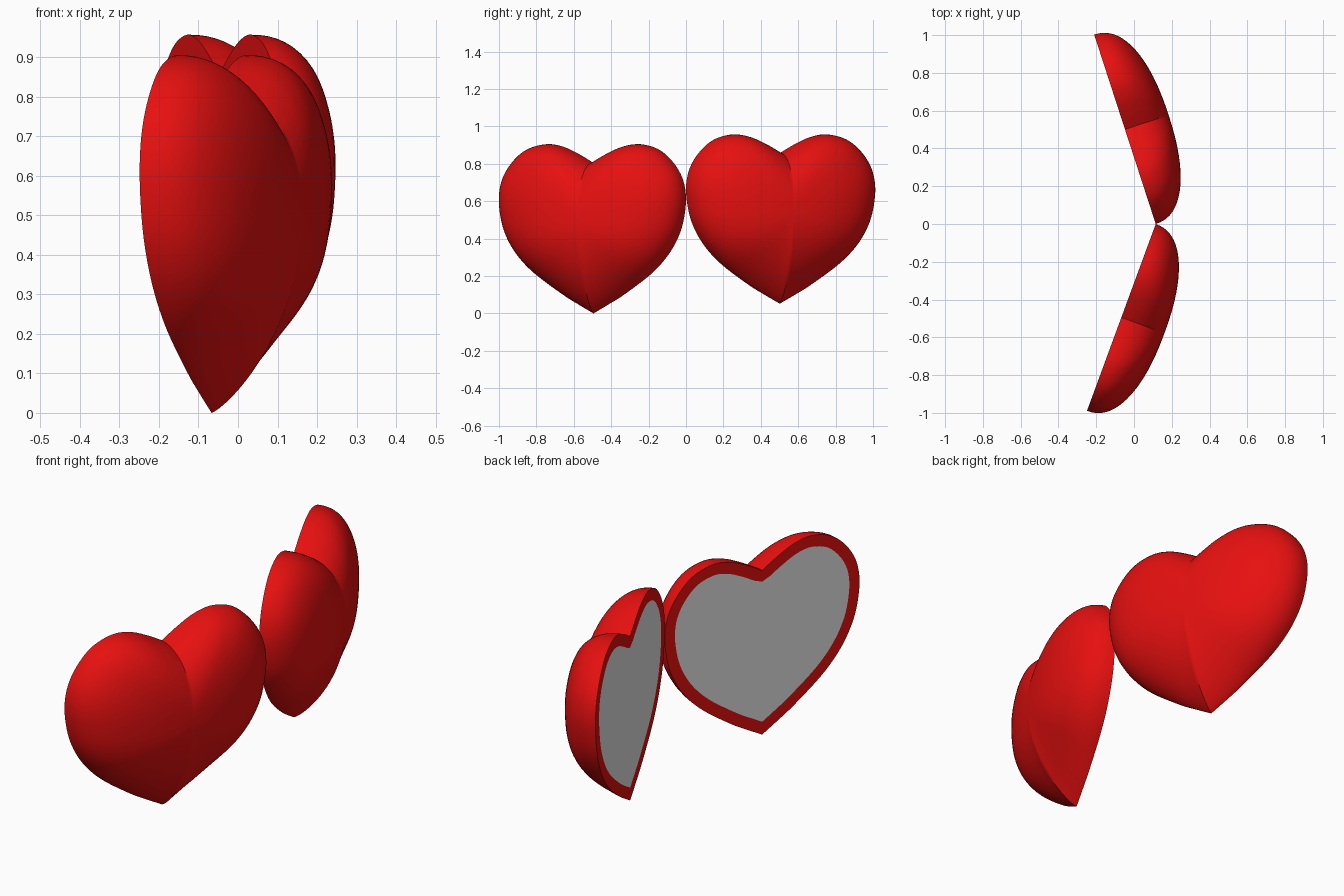
import bpy, bmesh, math
from mathutils import Vector

if "Cube" in bpy.data.objects:
    bpy.data.objects.remove(bpy.data.objects["Cube"])

HALF = 0.527     # half width of a heart
DEPTH = 0.243    # bulge of the dome
CORE = Vector((0.0, 0.5))   # centre of the dome (across, up)
RIM = 0.055      # width of the rim on the flat back
RINGS, STEPS = 22, 5


def material(name, color):
    m = bpy.data.materials.new(name)
    m.diffuse_color = (*color, 1)
    m.use_nodes = True
    m.node_tree.nodes["Principled BSDF"].inputs["Base Color"].default_value = m.diffuse_color
    return m


red = material("glossy red", (0.8, 0.005, 0.005))
grey = material("light grey", (0.8, 0.8, 0.8))

# Half outline from tip to notch: (fraction of half width, height)
PROFILE = [(0, 0), (0.16, 0.047), (0.33, 0.1), (0.61, 0.205), (0.79, 0.3), (0.91, 0.4),
           (0.975, 0.5), (1.0, 0.62), (0.96, 0.725), (0.85, 0.815), (0.7, 0.878),
           (0.5, 0.905), (0.32, 0.89), (0.15, 0.85), (0, 0.805)]


def smooth_curve(pts):
    """Catmull-Rom curve through the points, with straight run-outs at both ends."""
    p = [Vector((a * HALF, b)) for a, b in pts]
    p = [2 * p[0] - p[1]] + p + [2 * p[-1] - p[-2]]
    out = []
    for a, b, c, d in zip(p, p[1:], p[2:], p[3:]):
        for i in range(STEPS):
            t = i / STEPS
            out.append(0.5 * (2 * b + (c - a) * t + (2 * a - 5 * b + 4 * c - d) * t * t
                              + (3 * b - a - 3 * c + d) * t ** 3))
    return out + [p[-2]]


def inset(half):
    """Half outline moved inwards by the rim width."""
    d = (half[1] - half[0]).normalized()
    apex = RIM / d.x
    out = [Vector((0, apex))]
    for a, b, c in zip(half, half[1:], half[2:]):
        t = (c - a).normalized()
        q = b + RIM * Vector((-t.y, t.x))
        out.append(q if q.x > 0 else Vector((0, apex if b.y < 0.4 else half[-1].y - RIM)))
    return out + [half[-1] - Vector((0, RIM))]


def mirrored(half):
    return half + [Vector((-p.x, p.y)) for p in half[-2:0:-1]]


def dome_height(direction, r):
    # Rounded all round, but closer to a cone towards the tip
    w = max(0.0, -direction.normalized().y) ** 3
    power = 2.3 * (1 - w) + 2.0 * w
    return DEPTH * max(0.0, 1 - r ** power) ** (0.435 * (1 - w) + 0.8 * w)


def heart(name, location, angle):
    bm = bmesh.new()
    half = smooth_curve(PROFILE)
    outline, inner = mirrored(half), mirrored(inset(half))
    n = len(outline)
    # Domed front, from the rim to the centre
    rings = []
    for k in range(RINGS):
        r = math.cos(k / RINGS * math.pi / 2)
        ring = []
        for p in outline:
            q = CORE + (p - CORE) * r
            h = dome_height(p - CORE, r) if k else 0
            ring.append(bm.verts.new((h, q.x, q.y)))
        rings.append(ring)
    # Flat rim on the back
    rings.insert(0, [bm.verts.new((0, p.x, p.y)) for p in inner])
    for a, b in zip(rings, rings[1:]):
        for i in range(n):
            j = (i + 1) % n
            bm.faces.new((a[i], a[j], b[j], b[i]))
    top = bm.verts.new((DEPTH, CORE.x, CORE.y))
    for i in range(n):
        bm.faces.new((rings[-1][i], rings[-1][(i + 1) % n], top))
    # Grey back panel
    panel = bm.faces.new(rings[0][::-1])
    panel.material_index = 1
    bmesh.ops.remove_doubles(bm, verts=bm.verts, dist=1e-5)
    bmesh.ops.recalc_face_normals(bm, faces=bm.faces)
    mesh = bpy.data.meshes.new(name)
    bm.to_mesh(mesh)
    bm.free()
    mesh.materials.append(red)
    mesh.materials.append(grey)
    ob = bpy.data.objects.new(name, mesh)
    bpy.context.collection.objects.link(ob)
    ob.location = location
    ob.rotation_euler.z = angle
    bpy.ops.object.select_all(action='DESELECT')
    ob.select_set(True)
    bpy.context.view_layer.objects.active = ob
    bpy.ops.object.shade_smooth_by_angle(angle=math.radians(35))


# Two hearts meeting at a vertical hinge line, swung back on either side
HINGE = 0.115
for name, side, deg, z in (("right_heart", 1, 18.0, 0.052), ("left_heart", -1, 20.2, 0.0)):
    a = math.radians(deg)
    heart(name, (HINGE - HALF * math.sin(a), side * HALF * math.cos(a), z), side * a)
